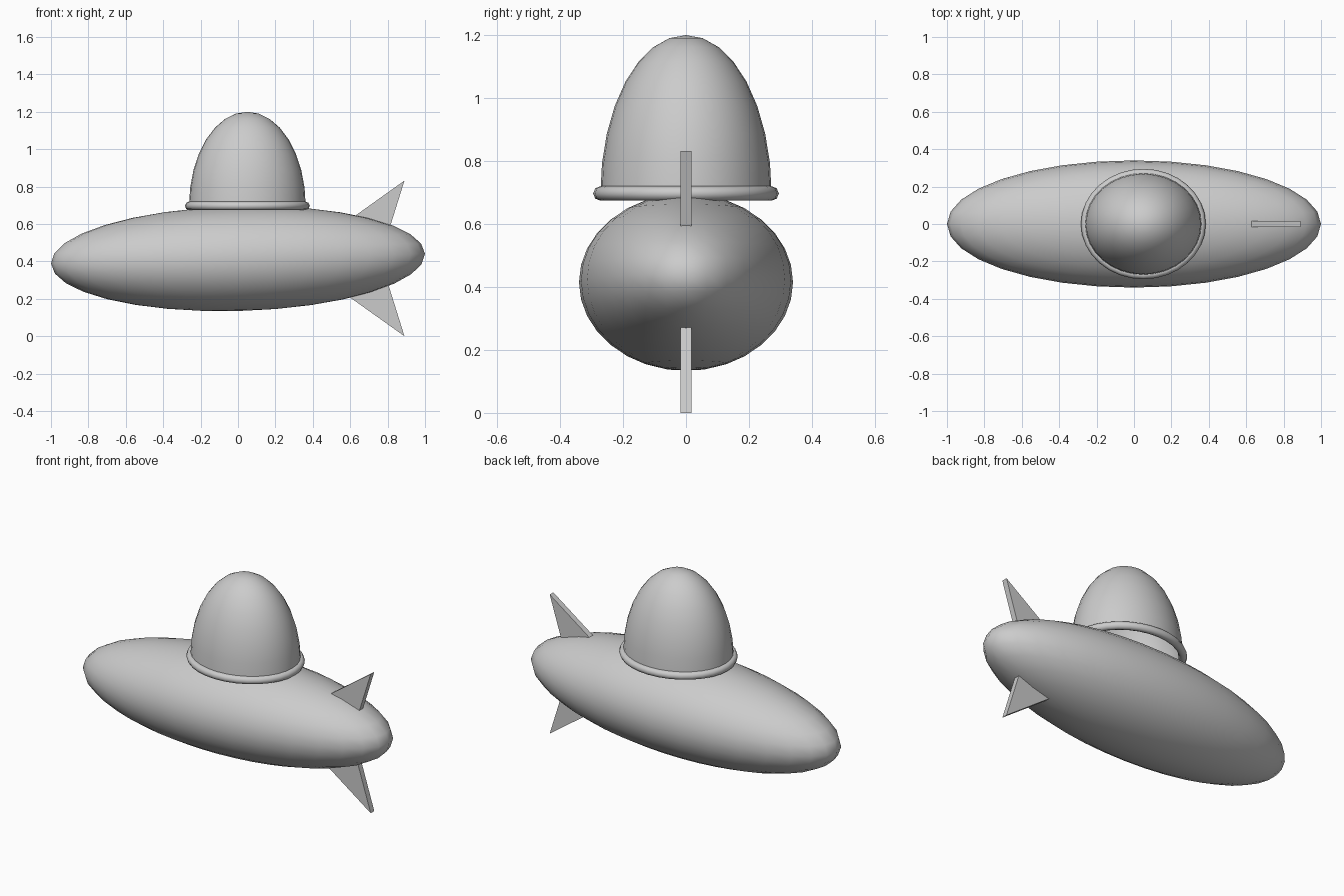
import bpy, bmesh, math
from mathutils import Matrix, Vector

if "Cube" in bpy.data.objects:
    bpy.data.objects.remove(bpy.data.objects["Cube"])

grey = bpy.data.materials.new("plain grey")
grey.diffuse_color = (0.6, 0.6, 0.6, 1)
grey.use_nodes = True
grey.node_tree.nodes["Principled BSDF"].inputs["Base Color"].default_value = grey.diffuse_color


def finish(name, bm, angle=40):
    bmesh.ops.recalc_face_normals(bm, faces=bm.faces)
    me = bpy.data.meshes.new(name)
    bm.to_mesh(me)
    bm.free()
    me.materials.append(grey)
    ob = bpy.data.objects.new(name, me)
    bpy.context.collection.objects.link(ob)
    bpy.ops.object.select_all(action='DESELECT')
    ob.select_set(True)
    bpy.context.view_layer.objects.active = ob
    bpy.ops.object.shade_smooth_by_angle(angle=math.radians(angle))
    return ob


def ellipsoid(bm, centre, radii, tilt=0.0):
    m = (Matrix.Translation(centre) @ Matrix.Rotation(tilt, 4, 'Y')
         @ Matrix.Diagonal((*radii, 1)))
    bmesh.ops.create_uvsphere(bm, u_segments=32, v_segments=16, radius=1, matrix=m)


# Hull: long ellipsoid with its tail tipped slightly up
bm = bmesh.new()
ellipsoid(bm, (0, 0, 0.415), (1.0, 0.34, 0.28), -0.026)
finish("hull", bm, 60)

# Dome: upper half of an ellipsoid, open underneath
bm = bmesh.new()
ellipsoid(bm, (0.05, 0, 0.695), (0.312, 0.272, 0.505))
bmesh.ops.bisect_plane(bm, geom=bm.verts[:] + bm.edges[:] + bm.faces[:],
                       plane_co=(0, 0, 0.695), plane_no=(0, 0, 1), clear_inner=True)
finish("dome", bm, 60)

# Rim: oval ring round the foot of the dome
bm = bmesh.new()
N, M, R = 32, 8, 0.023
grid = []
for i in range(N):
    a = 2 * math.pi * i / N
    row = []
    for j in range(M):
        b = 2 * math.pi * j / M
        d = R * math.cos(b)
        row.append(bm.verts.new((0.05 + (0.311 + d) * math.cos(a),
                                 (0.272 + d) * math.sin(a),
                                 0.697 + R * math.sin(b))))
    grid.append(row)
for i in range(N):
    for j in range(M):
        k, l = (i + 1) % N, (j + 1) % M
        bm.faces.new((grid[i][j], grid[k][j], grid[k][l], grid[i][l]))
finish("dome_rim", bm, 60)

# Tail fins: thin swept triangles above and below
for name, s in (("upper_fin", 1), ("lower_fin", -1)):
    bm = bmesh.new()
    outline = [(0.50, 0.138), (0.89, 0.416), (0.76, 0.0)]
    f = bm.faces.new([bm.verts.new((x, -0.017, 0.416 + s * z)) for x, z in outline])
    ext = bmesh.ops.extrude_face_region(bm, geom=[f])
    bmesh.ops.translate(bm, vec=Vector((0, 0.034, 0)),
                        verts=[v for v in ext["geom"] if isinstance(v, bmesh.types.BMVert)])
    finish(name, bm, 30)
